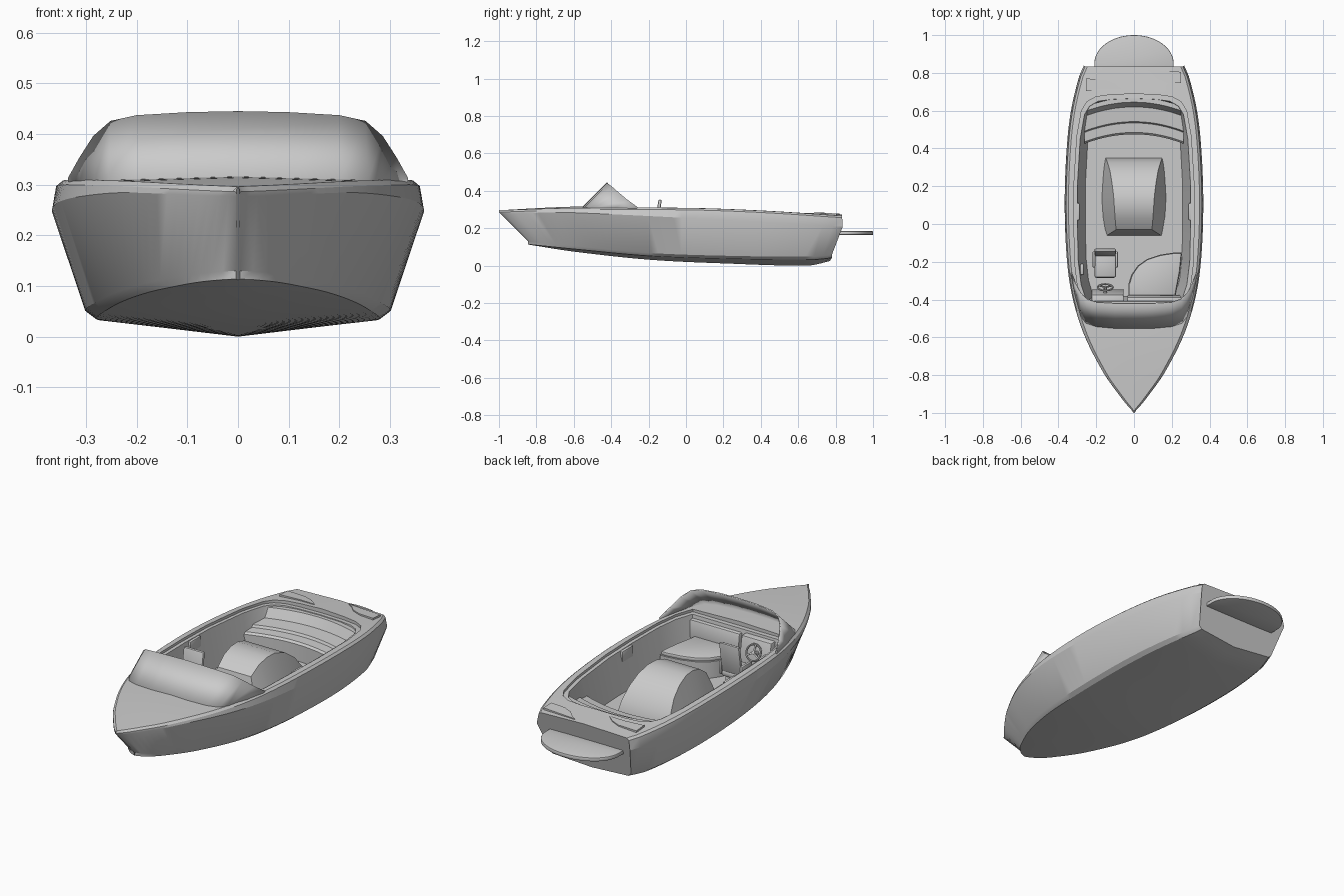
import bpy, bmesh, math
from mathutils import Matrix, Vector

if "Cube" in bpy.data.objects:
    bpy.data.objects.remove(bpy.data.objects["Cube"])


def finish(name, bm, angle=30, bevel=0):
    bmesh.ops.recalc_face_normals(bm, faces=bm.faces)
    me = bpy.data.meshes.new(name)
    bm.to_mesh(me)
    bm.free()
    ob = bpy.data.objects.new(name, me)
    bpy.context.collection.objects.link(ob)
    for o in bpy.context.selected_objects:
        o.select_set(False)
    ob.select_set(True)
    bpy.context.view_layer.objects.active = ob
    if bevel:
        m = ob.modifiers.new("bevel", 'BEVEL')
        m.width, m.segments, m.limit_method = bevel, 2, 'ANGLE'
        bpy.ops.object.modifier_apply(modifier="bevel")
    bpy.ops.object.shade_smooth_by_angle(angle=math.radians(angle))
    return ob


def loft(name, rings, closed=True, caps=True, **kw):
    bm = bmesh.new()
    rows = [[bm.verts.new(p) for p in r] for r in rings]
    n = len(rows[0])
    for a, b in zip(rows, rows[1:]):
        for i in range(n if closed else n - 1):
            j = (i + 1) % n
            bm.faces.new((a[i], a[j], b[j], b[i]))
    if caps:
        bm.faces.new(rows[0])
        bm.faces.new(rows[-1])
    return finish(name, bm, **kw)


def prism(name, outline, z0, z1, **kw):
    return loft(name, [[(x, y, z) for x, y in outline] for z in (z0, z1)], **kw)


def box(name, x0, x1, y0, y1, z0, z1, bevel=0.006, lean=0):
    low = [(x0, y0, z0), (x1, y0, z0), (x1, y1, z0), (x0, y1, z0)]
    return loft(name, [low, [(x, y + lean, z1) for x, y, _ in low]], bevel=bevel)


def curve(tab, y):
    """Smooth (Hermite) lookup in a table of (y, value)."""
    y = min(max(y, tab[0][0]), tab[-1][0])
    i = max(k for k in range(len(tab) - 1) if tab[k][0] <= y)

    def slope(k):
        a, b = tab[max(k - 1, 0)], tab[min(k + 1, len(tab) - 1)]
        return (b[1] - a[1]) / (b[0] - a[0])
    (ya, va), (yb, vb) = tab[i], tab[i + 1]
    h = yb - ya
    t = (y - ya) / h
    return ((2*t**3 - 3*t*t + 1) * va + (t**3 - 2*t*t + t) * h * slope(i)
            + (3*t*t - 2*t**3) * vb + (t**3 - t*t) * h * slope(i + 1))


def mirrored(half):
    return half + [(-p[0],) + tuple(p[1:]) for p in reversed(half) if abs(p[0]) > 1e-6]


# Hull lines: half widths and heights along the length
BEAM = [(-1, 0.004), (-.98, .026), (-.95, .052), (-.9, .09), (-.8, .16), (-.6, .262), (-.4, .325),
        (-.2, .355), (.1, .367), (.4, .356), (.6, .333), (.78, .29), (.84, .264)]
CHINE = [(-.845, .004), (-.83, .035), (-.79, .08), (-.72, .125), (-.6, .185), (-.4, .247),
         (-.2, .28), (.1, .3), (.4, .297), (.65, .268), (.78, .232)]
KEEL_Z = [(-.84, .112), (-.6, .075), (-.2, .032), (.2, .012), (.66, .001), (.77, .025)]
CHINE_Z = [(-.845, .122), (-.6, .097), (-.2, .06), (.2, .045), (.68, .04), (.78, .05)]
SHEER = [(-1, .296), (-.6, .308), (0, .308), (.4, .294), (.84, .266)]
RUB_Z = [(-.99, .277), (-.6, .283), (.84, .208)]

N = 44
rings = []
for i in range(N + 1):
    t = (i / N) ** 1.3

    def along(a, b):
        return a + (b - a) * t
    yk, yc, yr, yt = along(-.84, .77), along(-.845, .78), along(-.99, .838), along(-1, .835)
    w, zt = curve(BEAM, yt), curve(SHEER, yt)
    wc, zc, zk = curve(CHINE, yc), curve(CHINE_Z, yc), curve(KEEL_Z, yk)
    edge = max(w - .02, .002)
    half = [(0, yk, zk),
            (wc * .93, yc, zc - .008),
            (wc, yc, zc + .008),
            (curve(BEAM, along(-1, .835)), yr, curve(RUB_Z, yr)),
            (max(w - .008, .003), yt, zt - .01),
            (edge, yt, zt),
            (0, yt, zt + .03 * edge)]
    rings.append(mirrored(half))
hull = loft("hull", rings)

# Cockpit well with a stepped lip, cut from the hull
OUT = [(0, .665), (.12, .66), (.19, .65), (.235, .625), (.262, .58), (.285, .45), (.3, .2),
       (.3, 0), (.295, -.2), (.28, -.32), (.25, -.41), (0, -.41)]


def ring(sx, sy, z=None):
    pts = []
    for x, y in mirrored(OUT):
        yy = .13 + (y - .13) * sy
        pts.append((x * sx, yy, curve(SHEER, yy) - .012 if z is None else z))
    return pts


cutter = loft("cockpit_cutter", [ring(.86, .95, .10), ring(1, 1), ring(1.06, 1.045), ring(1.06, 1.045, .6)])
cutter.hide_render = True
mod = hull.modifiers.new("cockpit", 'BOOLEAN')
mod.operation, mod.object, mod.solver = 'DIFFERENCE', cutter, 'EXACT'
bpy.context.view_layer.objects.active = hull
bpy.ops.object.modifier_apply(modifier="cockpit")
bpy.data.objects.remove(cutter)
hull.select_set(True)
bpy.ops.object.shade_smooth_by_angle(angle=math.radians(38))

# Wraparound windshield
low = [(0, -.56), (.1, -.557), (.2, -.545), (.255, -.525), (.28, -.49), (.31, -.38), (.332, -.262)]
top = [(0, -.42, .443), (.1, -.42, .441), (.2, -.414, .435), (.25, -.398, .424),
       (.283, -.365, .395), (.31, -.315, .353), (.333, -.258, .312)]


def span(half):
    return [(-p[0], *p[1:]) for p in reversed(half[1:])] + half


shield = loft("windshield", [span([(x, y, .305) for x, y in low]), span(top)],
              closed=False, caps=False, angle=15)
sol = shield.modifiers.new("thickness", 'SOLIDIFY')
sol.thickness, sol.offset = .006, 0

# Arched engine cover: (y, z, top half width, bottom half width)
COVER = [(.35, .10, .15, .15), (.325, .165, .14, .157), (.28, .226, .127, .163), (.22, .27, .117, .168),
         (.15, .293, .108, .172), (.09, .293, .104, .171), (.03, .276, .1, .166), (-.03, .235, .095, .156),
         (-.062, .10, .145, .146)]
loft("engine_cover", [[(-b, y, .09), (b, y, .09), (a, y, z), (-a, y, z)] for y, z, a, b in COVER], angle=32)

# Rear bench, its ends curving forward
PROF = [(.475, .09), (.475, .185), (.485, .195), (.535, .198), (.542, .21), (.62, .216), (.645, .262),
        (.67, .262), (.67, .09)]
loft("rear_bench", [[(.262 * k / 8, y - .05 * (k / 8) ** 2, z) for y, z in PROF]
                    for k in range(-8, 9)], angle=25)

# Helm: dashboard, wheel, seat
box("dashboard", -.225, -.055, -.42, -.345, .12, .285, lean=-.03)
tilt = Matrix.Translation((-.152, -.335, .235)) @ Matrix.Rotation(math.radians(-65), 4, 'X')
bm = bmesh.new()
R, r = .04, .005
grid = [[bm.verts.new(tilt @ Vector(((R + r * math.cos(v)) * math.cos(u), (R + r * math.cos(v)) * math.sin(u),
                                     r * math.sin(v))))
         for v in [math.tau * k / 8 for k in range(8)]] for u in [math.tau * k / 24 for k in range(24)]]
for i in range(24):
    for j in range(8):
        bm.faces.new((grid[i][j], grid[i - 23][j], grid[i - 23][j - 7], grid[i][j - 7]))
for k in range(3):
    spoke = tilt @ Matrix.Rotation(math.tau * k / 3 + .5, 4, 'Z') @ Matrix.Translation((.02, 0, 0))
    bmesh.ops.create_cube(bm, size=1, matrix=spoke @ Matrix.Diagonal((.04, .008, .005, 1)))
bmesh.ops.create_cone(bm, segments=12, radius1=.011, radius2=.009, depth=.05, cap_ends=True,
                      matrix=tilt @ Matrix.Translation((0, 0, -.02)))
finish("steering_wheel", bm)

box("seat_pedestal", -.19, -.11, -.25, -.16, .09, .17)
box("seat_cushion", -.21, -.095, -.285, -.15, .17, .205, bevel=.012)
box("seat_back", -.21, -.095, -.172, -.154, .19, .353, bevel=.008, lean=.025)
for n, x in (("left", -.22), ("right", -.1)):
    box("seat_side_" + n, x, x + .015, -.23, -.145, .18, .25)

# Passenger lounge with rounded corner, and its backrest
LOUNGE = [(-.03, -.41), (-.03, -.32), (-.015, -.27), (.02, -.22), (.07, -.185), (.14, -.162),
          (.22, -.15), (.255, -.15), (.245, -.25), (.215, -.41)]
prism("lounge_base", LOUNGE, .10, .185)
prism("lounge_cushion", [(x * .97 + .004, y * .97 - .008) for x, y in LOUNGE], .185, .205, bevel=.006)
box("lounge_backrest", -.035, .25, -.42, -.375, .19, .28, lean=-.012)

# Side pockets on the cockpit walls
for n, s in (("left", -1), ("right", 1)):
    x = sorted((s * .286, s * .305))
    box("side_pocket_" + n, *x, .02, .11, .235, .292)
box("throttle_box", -.285, -.265, -.27, -.21, .24, .285)

# Rear deck pads
PADS = {"left": [(-.255, .77), (-.15, .765), (-.10, .745), (-.06, .712), (-.15, .715), (-.255, .705)],
        "right": [(.25, .745), (.25, .805), (.06, .82), (.09, .80), (.12, .77), (.17, .75)]}
for n, pts in PADS.items():
    loft("deck_pad_" + n, [[(x, y, curve(SHEER, y) + h) for x, y in pts] for h in (-.02, .010)])

# Swim platform
arc = [(.21 * math.cos(a), .85 + .15 * math.sin(a)) for a in [math.pi * k / 28 for k in range(29)]]
prism("swim_platform", [(.21, .79)] + arc + [(-.21, .79)], .164, .184, bevel=.004)
